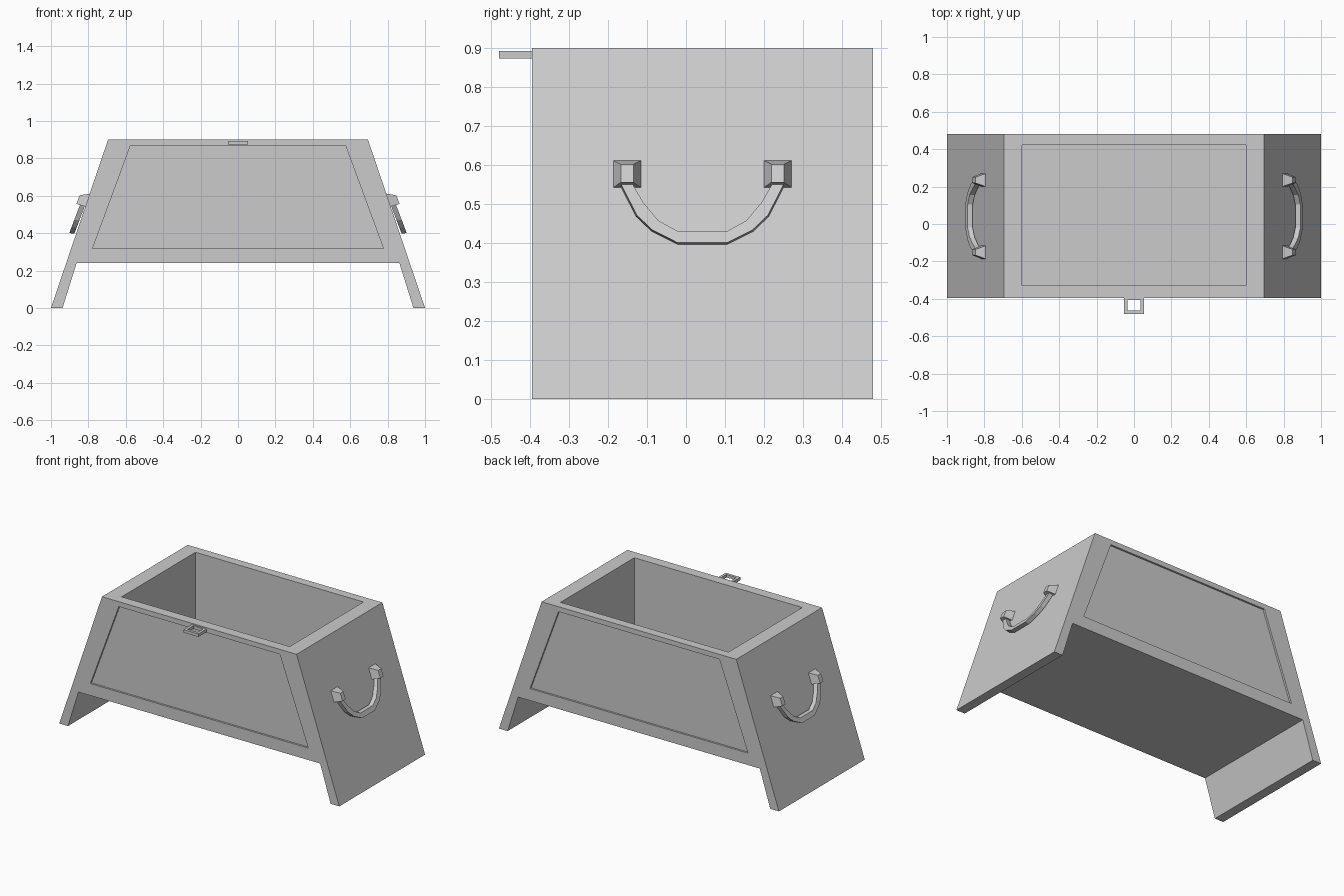
import bpy, bmesh

if "Cube" in bpy.data.objects:
    bpy.data.objects.remove(bpy.data.objects["Cube"])

Y0, Y1 = -0.395, 0.48   # front and back faces of the box
YC = 0.042              # middle of the box in depth


def make_object(name, bm):
    bmesh.ops.recalc_face_normals(bm, faces=bm.faces)
    mesh = bpy.data.meshes.new(name)
    bm.to_mesh(mesh)
    bm.free()
    ob = bpy.data.objects.new(name, mesh)
    bpy.context.collection.objects.link(ob)
    return ob


def loft(bm, rings, closed=False):
    """Skin a list of vertex rings, capping the ends unless closed."""
    vs = [[bm.verts.new(p) for p in ring] for ring in rings]
    n = len(vs[0])
    pairs = list(zip(vs, vs[1:])) + ([(vs[-1], vs[0])] if closed else [])
    for a, b in pairs:
        for i in range(n):
            j = (i + 1) % n
            bm.faces.new((a[i], a[j], b[j], b[i]))
    if not closed:
        bm.faces.new(vs[0])
        bm.faces.new(vs[-1])


def prism(name, profile, y0, y1):
    bm = bmesh.new()
    loft(bm, [[(x, y, z) for x, z in profile] for y in (y0, y1)])
    return make_object(name, bm)


def cut(target, cutter):
    cutter.hide_render = True
    mod = target.modifiers.new("cut", 'BOOLEAN')
    mod.operation = 'DIFFERENCE'
    mod.solver = 'EXACT'
    mod.object = cutter
    bpy.context.view_layer.objects.active = target
    bpy.ops.object.modifier_apply(modifier=mod.name)
    bpy.data.objects.remove(cutter)


# Planter body: splayed sides running down into legs
half = [(0.695, 0.9), (1, 0), (0.938, 0), (0.863, 0.24)]
body = prism("planter_box", half + [(-x, z) for x, z in reversed(half)], Y0, Y1)

# Open cavity with upright walls
cut(body, prism("cavity_cutter", [(-0.6, 0.3), (0.6, 0.3), (0.6, 1), (-0.6, 1)], -0.33, 0.423))

# Shallow recessed panels on front and back
panel = [(-0.575, 0.868), (0.575, 0.868), (0.778, 0.317), (-0.778, 0.317)]
cut(body, prism("front_panel_cutter", panel, Y0 - 0.1, Y0 + 0.012))
cut(body, prism("back_panel_cutter", panel, Y1 - 0.012, Y1 + 0.1))

# Latch loop at the front rim
bm = bmesh.new()
corners = [(-1, 0), (1, 0), (1, 1), (-1, 1)]
rings = []
for sx, t in corners:
    ox, oy = sx * 0.053, (-0.48, Y0)[t]
    ix, iy = sx * 0.036, (-0.463, Y0 - 0.01)[t]
    rings.append([(ox, oy, 0.873), (ox, oy, 0.892), (ix, iy, 0.892), (ix, iy, 0.873)])
loft(bm, rings, closed=True)
make_object("latch_loop", bm)

# Handle centre-relative (y, z) points for the outer and inner edge of half the arc
outer = [(0.212, 0.55), (0.17, 0.468), (0.13, 0.43), (0.064, 0.397)]
inner = [(0.178, 0.55), (0.152, 0.505), (0.113, 0.458), (0.062, 0.43)]
arc = list(zip(outer, inner))
arc += [((-o[0], o[1]), (-i[0], i[1])) for o, i in reversed(arc)]

for side, s in (("right", 1), ("left", -1)):
    # Hanging handle following the slope of the side
    bm = bmesh.new()
    rings = []
    for (oy, oz), (iy, iz) in arc:
        xo, xi = 0.875 - (oz - 0.397) * 0.38, 0.875 - (iz - 0.397) * 0.38
        rings.append([(s * xo, YC + oy, oz), (s * (xo + 0.027), YC + oy * 0.99, oz + 0.004),
                      (s * (xi + 0.027), YC + iy, iz), (s * xi, YC + iy, iz)])
    loft(bm, rings)
    make_object(side + "_handle", bm)

    # Tapered mounts holding the handle ends
    for end, e in (("back", 1), ("front", -1)):
        bm = bmesh.new()
        y = YC + e * 0.193
        base = [(0.79, 0.612), (0.814, 0.542)]
        tip = [(0.847, 0.602), (0.864, 0.556)]
        loft(bm, [[(s * x, y + d * w, z) for (x, z), d in
                   ((q[0], -1), (q[0], 1), (q[1], 1), (q[1], -1))]
                  for q, w in ((base, 0.036), (tip, 0.016))])
        make_object(side + "_" + end + "_handle_mount", bm)
